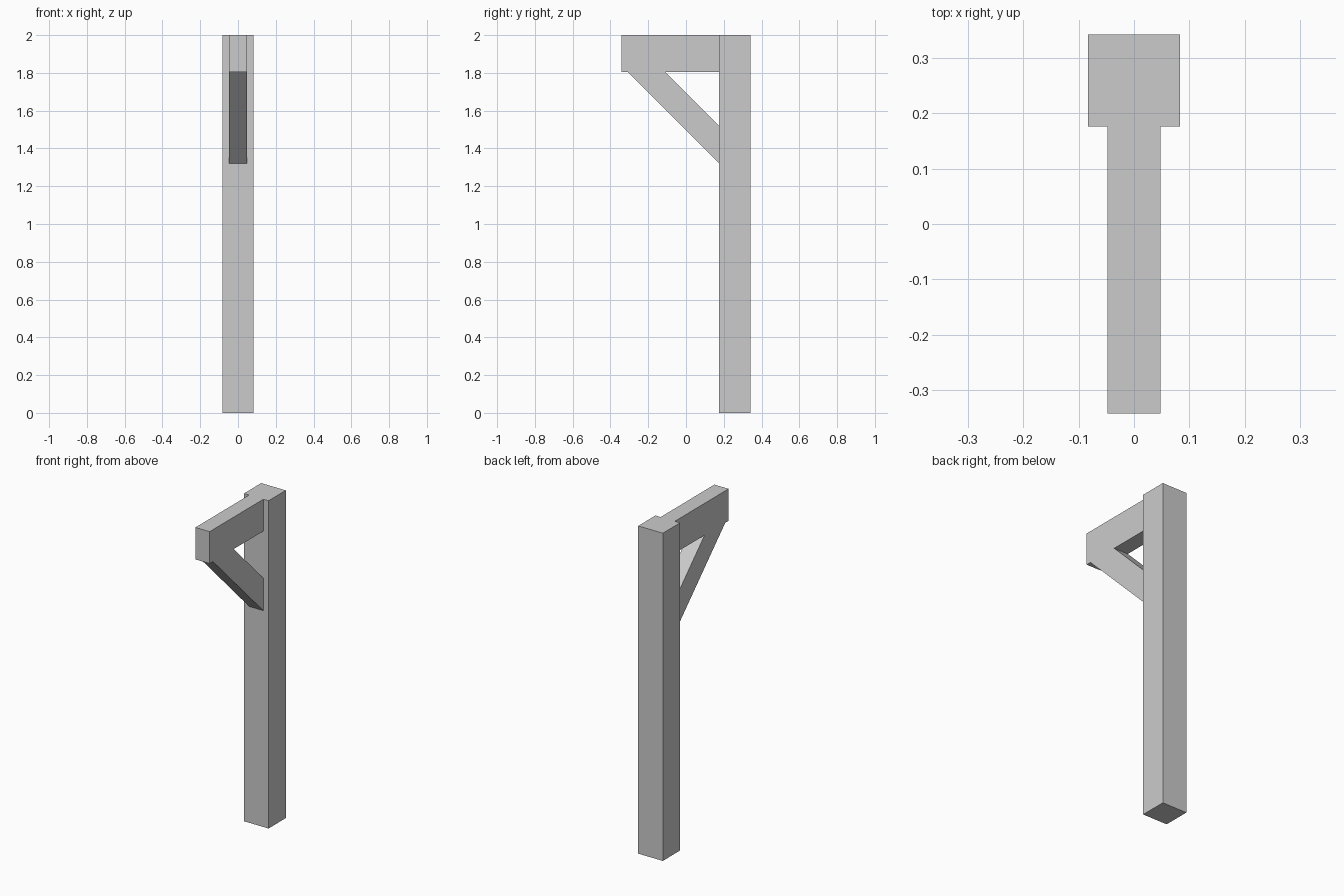
import bpy
import bmesh

cube = bpy.data.objects.get("Cube")
if cube:
    bpy.data.objects.remove(cube, do_unlink=True)

grey = bpy.data.materials.new("plain grey")
grey.use_nodes = True
colour = (0.6, 0.6, 0.6, 1)
grey.diffuse_color = colour
grey.node_tree.nodes["Principled BSDF"].inputs["Base Color"].default_value = colour


def extrude_profile(name, profile, half_width):
    """Sweep a side profile of (y, z) points across x."""
    bm = bmesh.new()
    face = bm.faces.new([bm.verts.new((-half_width, y, z)) for y, z in profile])
    swept = bmesh.ops.extrude_face_region(bm, geom=[face])["geom"]
    verts = [v for v in swept if isinstance(v, bmesh.types.BMVert)]
    bmesh.ops.translate(bm, verts=verts, vec=(2 * half_width, 0, 0))
    bmesh.ops.recalc_face_normals(bm, faces=bm.faces)
    mesh = bpy.data.meshes.new(name)
    bm.to_mesh(mesh)
    bm.free()
    mesh.materials.append(grey)
    obj = bpy.data.objects.new(name, mesh)
    bpy.context.collection.objects.link(obj)
    return obj


def rectangle(y0, y1, z0, z1):
    return [(y0, z0), (y1, z0), (y1, z1), (y0, z1)]


front, post_front, back = -0.342, 0.176, 0.342
top, beam_bottom = 2.0, 1.805
arm_half_width = 0.048

# Upright post
extrude_profile("post", rectangle(post_front, back, 0, top), 0.083)

# Horizontal arm at the top
extrude_profile("arm", rectangle(front, post_front, beam_bottom, top), arm_half_width)

# Diagonal brace between arm and post
brace = [(-0.31, beam_bottom), (post_front, 1.32), (post_front, 1.52), (-0.11, beam_bottom)]
extrude_profile("brace", brace, arm_half_width)
